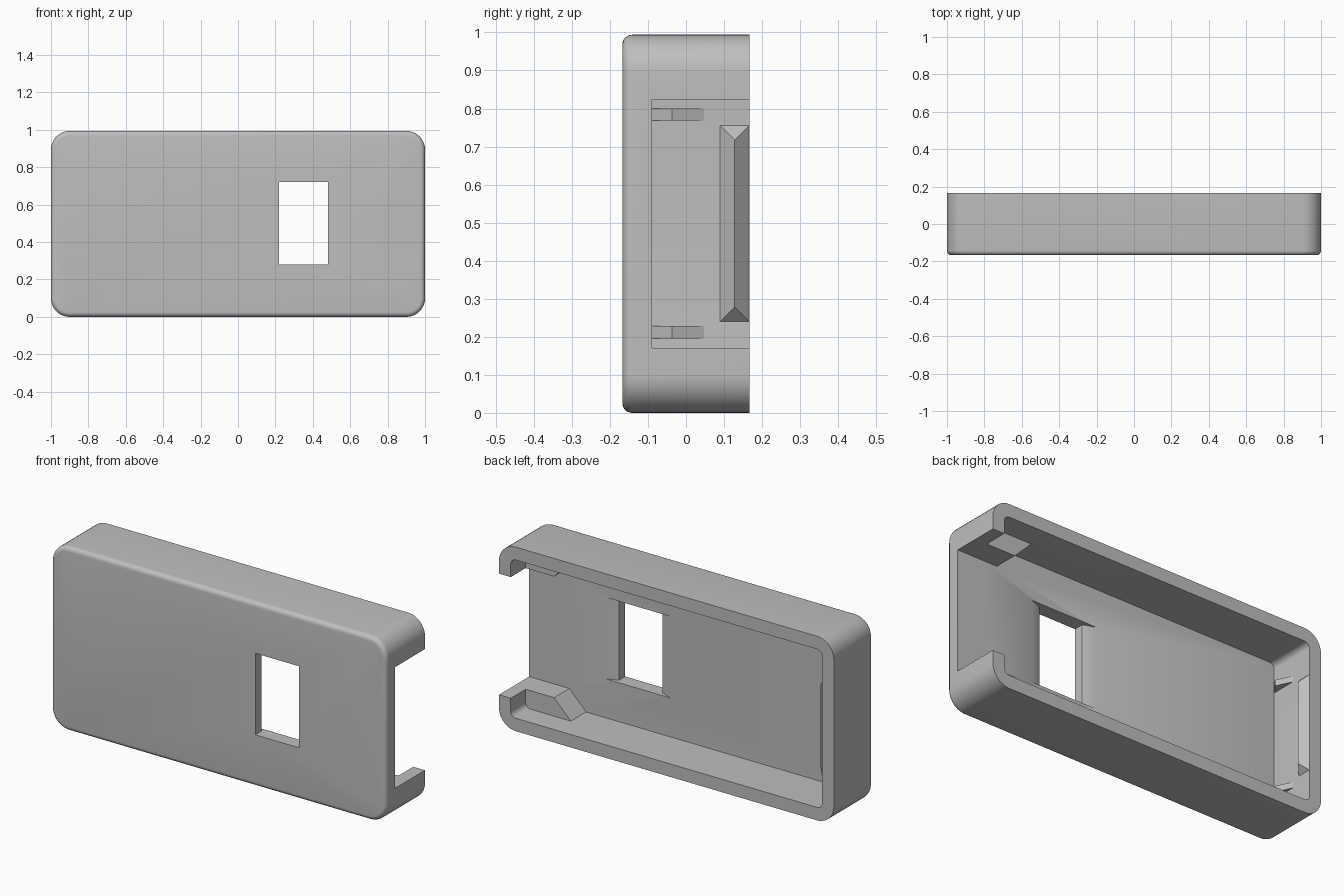
import bpy, bmesh, math
from mathutils import Vector

cube = bpy.data.objects.get("Cube")
if cube:
    bpy.data.objects.remove(cube, do_unlink=True)

W, H, D = 1.0, 0.994, 0.167        # half width, height, half depth
WALL, FLOOR = 0.07, -0.09          # wall thickness, inner face of the front panel
INNER = W - WALL
MID = 0.497

grey = bpy.data.materials.new("plain grey")
grey.use_nodes = True
colour = (0.52, 0.52, 0.52, 1)
grey.diffuse_color = colour
grey.node_tree.nodes["Principled BSDF"].inputs["Base Color"].default_value = colour


def finish(name, bm):
    bmesh.ops.recalc_face_normals(bm, faces=bm.faces)
    mesh = bpy.data.meshes.new(name)
    bm.to_mesh(mesh)
    bm.free()
    mesh.materials.append(grey)
    obj = bpy.data.objects.new(name, mesh)
    bpy.context.collection.objects.link(obj)
    return obj


def box(name, lo, hi, radius=0, fillet=0):
    """Box with optional rounded y-direction corners and a front edge fillet."""
    bm = bmesh.new()
    bmesh.ops.create_cube(bm, size=1)
    for v in bm.verts:
        v.co = Vector([l + (c + 0.5) * (h - l) for c, l, h in zip(v.co, lo, hi)])
    if radius:
        edges = [e for e in bm.edges if abs(e.verts[0].co.y - e.verts[1].co.y) > 1e-4]
        bmesh.ops.bevel(bm, geom=edges, offset=radius, segments=10, profile=0.5, affect='EDGES')
    if fillet:
        edges = [e for e in bm.edges if all(abs(v.co.y - lo[1]) < 1e-4 for v in e.verts)]
        bmesh.ops.bevel(bm, geom=edges, offset=fillet, segments=6, profile=0.5, affect='EDGES')
    return finish(name, bm)


def loft(name, a, b):
    """Solid between two matching outlines."""
    bm = bmesh.new()
    va, vb = [bm.verts.new(p) for p in a], [bm.verts.new(p) for p in b]
    bm.faces.new(va)
    bm.faces.new(vb)
    for i in range(len(va)):
        j = (i + 1) % len(va)
        bm.faces.new((va[i], va[j], vb[j], vb[i]))
    return finish(name, bm)


def rect(x0, x1, z0, z1, y):
    return [(x0, y, z0), (x1, y, z0), (x1, y, z1), (x0, y, z1)]


def combine(target, tool, operation):
    mod = target.modifiers.new(tool.name, 'BOOLEAN')
    mod.operation, mod.solver, mod.object = operation, 'EXACT', tool
    bpy.context.view_layer.objects.active = target
    bpy.ops.object.modifier_apply(modifier=mod.name)
    bpy.data.objects.remove(tool, do_unlink=True)


# Outer shell hollowed from the back
shell = box("case_shell", (-W, -D, 0), (W, D, H), 0.1, 0.025)
combine(shell, box("cavity", (-INNER, FLOOR, WALL), (INNER, 0.3, H - WALL), 0.03), 'DIFFERENCE')

# Sloped blocks beside the open end, mirrored top and bottom
for side in (-1, 1):
    def at(h):
        return h if side < 0 else H - h
    outline = [(0.96, 0.03), (0.62, 0.03), (0.76, 0.17), (0.96, 0.17)]
    block = loft("corner_block", [(x, FLOOR - 0.02, at(h)) for x, h in outline],
                 [(x, 0.04, at(h)) for x, h in outline])
    combine(shell, block, 'UNION')

# Opening through the end wall
combine(shell, box("end_opening", (0.85, FLOOR, 0.17), (1.2, 0.3, H - 0.17)), 'DIFFERENCE')

# Window with flared inner sides
combine(shell, box("window", (0.22, -0.3, 0.28), (0.48, 0.1, 0.72)), 'DIFFERENCE')
flare = loft("window_flare", rect(0.22, 0.48, 0.28, 0.72, FLOOR - 0.025),
             rect(0.13, 0.57, 0.28, 0.72, FLOOR + 0.01))
combine(shell, flare, 'DIFFERENCE')

bpy.ops.object.select_all(action='DESELECT')
shell.select_set(True)
bpy.context.view_layer.objects.active = shell
bpy.ops.object.shade_smooth_by_angle(angle=math.radians(30))

# Hipped snap ridge on the closed end wall
bm = bmesh.new()
base = [(-INNER, y, z) for y, z in ((0.09, 0.24), (0.166, 0.24), (0.166, 0.755), (0.09, 0.755))]
tips = [(-INNER + 0.038, 0.128, z) for z in (0.278, 0.717)]
a, b, c, d, low, high = [bm.verts.new(p) for p in base + tips]
for face in ((a, b, c, d), (a, b, low), (c, d, high), (b, c, high, low), (d, a, low, high)):
    bm.faces.new(face)
finish("snap_ridge", bm)

# Two small holding ribs on the closed end wall
for name, z in (("lower_rib", 0.212), ("upper_rib", 0.784)):
    profile = [(-INNER, FLOOR), (-INNER + 0.04, -0.037), (-INNER, 0.047)]
    loft(name, [(x, y, z - 0.016) for x, y in profile], [(x, y, z + 0.016) for x, y in profile])
